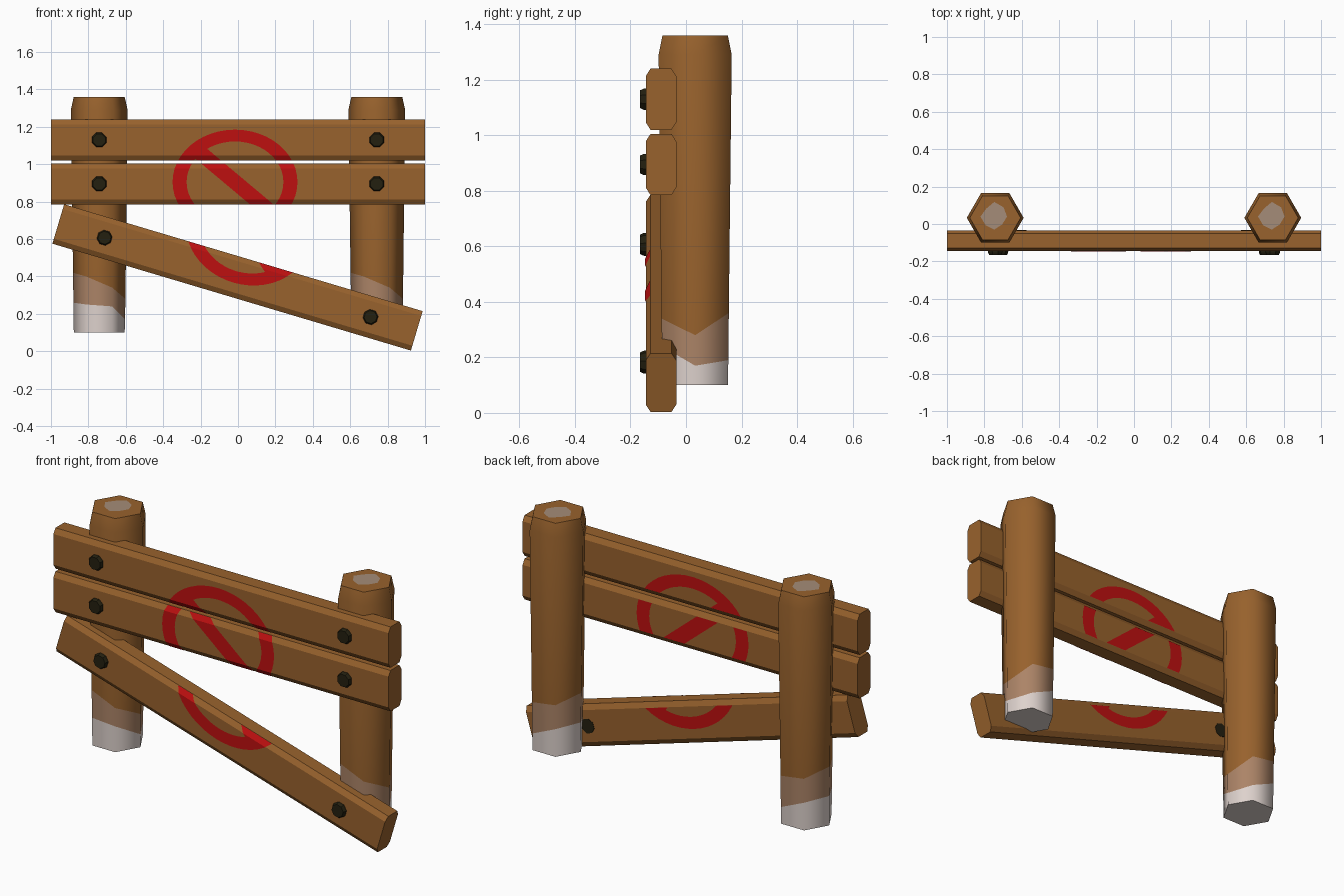
import bpy, bmesh, math
from mathutils import Vector

if "Cube" in bpy.data.objects:
    bpy.data.objects.remove(bpy.data.objects["Cube"])


def material(name, rgb):
    m = bpy.data.materials.new(name)
    m.diffuse_color = (*rgb, 1)
    m.use_nodes = True
    m.node_tree.nodes["Principled BSDF"].inputs["Base Color"].default_value = m.diffuse_color
    return m


WOOD = material("brown wood", (0.314, 0.122, 0.026))
TAN = material("faded wood", (0.413, 0.231, 0.136))
PALE = material("pale post foot", (0.73, 0.645, 0.61))
CORE = material("worn post top", (0.376, 0.262, 0.188))
RED = material("red paint", (0.515, 0.005, 0.005))
IRON = material("dark bolt", (0.017, 0.014, 0.005))

HALF_H, HALF_D, HALF_L = 0.11, 0.055, 1.0     # plank half sizes
CH_Z, CH_Y = 0.027, 0.017                     # plank chamfer
PLANK_Y = -0.09


def finish(bm, name, mats, loc, tilt=0.0):
    mesh = bpy.data.meshes.new(name)
    bm.to_mesh(mesh)
    bm.free()
    for m in mats:
        mesh.materials.append(m)
    ob = bpy.data.objects.new(name, mesh)
    bpy.context.collection.objects.link(ob)
    ob.location = loc
    ob.rotation_euler = (0, tilt, 0)
    return ob


def loft(bm, rings, mat_indices=None):
    """Closed solid through rings of points with equal counts."""
    loops = [[bm.verts.new(p) for p in r] for r in rings]
    n = len(loops[0])
    for i in range(len(loops) - 1):
        for k in range(n):
            f = bm.faces.new((loops[i][k], loops[i][(k + 1) % n],
                              loops[i + 1][(k + 1) % n], loops[i + 1][k]))
            f.material_index = mat_indices[i] if mat_indices else 0
    first, last = bm.faces.new(loops[0]), bm.faces.new(loops[-1])
    if mat_indices:
        first.material_index, last.material_index = mat_indices[0], mat_indices[-1]
    bmesh.ops.recalc_face_normals(bm, faces=bm.faces)


# Posts: hexagonal logs with uneven faded bands at the foot
def post(name, x):
    pale_edge = [0.17, 0.19, 0.25, 0.26, 0.25, 0.24]
    tan_edge = [0.28, 0.36, 0.38, 0.42, 0.40, 0.34]
    levels = [(0.136, [0.10] * 6), (0.138, pale_edge), (0.140, tan_edge),
              (0.152, [1.29] * 6), (0.136, [1.36] * 6)]
    rings = [[(r * math.cos(k * math.pi / 3), r * math.sin(k * math.pi / 3), z[k])
              for k in range(6)] for r, z in levels]
    bm = bmesh.new()
    loft(bm, rings, [2, 1, 0, 0])
    ob = finish(bm, name, [WOOD, TAN, PALE], (x, 0.033, 0))
    ob.data.shade_smooth()
    ob.data.set_sharp_from_angle(angle=math.radians(65))
    # Worn patch on the end grain
    radii = [0.068, 0.07, 0.078, 0.06, 0.074, 0.066, 0.07, 0.06]
    patch = bmesh.new()
    patch.faces.new([patch.verts.new((r * math.cos(k * math.pi / 4),
                                      r * math.sin(k * math.pi / 4), 0))
                     for k, r in enumerate(radii)])
    finish(patch, name + "_worn_patch", [CORE], (x - 0.005, 0.04, 1.362))


# Painted "no entry" ring and bar, clipped to one plank face
def sign(name, centre_v, side, loc, tilt):
    bm = bmesh.new()

    def pt(a, b):
        return bm.verts.new((-0.016 + 0.334 * a, 0, centre_v + 0.28 * b))

    n = 48
    ang = [2 * math.pi * i / n for i in range(n)]
    outer = [pt(math.cos(t), math.sin(t)) for t in ang]
    inner = [pt(0.775 * math.cos(t), 0.775 * math.sin(t)) for t in ang]
    for i in range(n):
        j = (i + 1) % n
        bm.faces.new((outer[i], outer[j], inner[j], inner[i]))
    d, p = Vector((1, -1)).normalized() * 0.85, Vector((1, 1)).normalized() * 0.133
    bm.faces.new([pt(*q) for q in (d + p, d - p, -d - p, -d + p)])

    flat = HALF_H - CH_Z
    limit = HALF_H if side < 0 else flat
    for s in (-1, 1):
        for h, clear in ((limit, True), (flat, False)):
            bmesh.ops.bisect_plane(bm, geom=bm.verts[:] + bm.edges[:] + bm.faces[:],
                                   plane_co=(0, 0, s * h), plane_no=(0, 0, s),
                                   clear_outer=clear)
    # Fold the paint over the chamfer
    for v in bm.verts:
        drop = max(0, abs(v.co.z) - flat) * CH_Y / CH_Z
        v.co.y = side * (HALF_D + 0.002 - drop)
    bm.normal_update()
    for f in bm.faces:
        if f.normal.y * side < 0:
            f.normal_flip()
    finish(bm, name, [RED], loc, tilt)


# Bolt head: tapered octagon
def disc(r, y):
    return [(r * math.cos((k + 0.5) * math.pi / 4), y, r * math.sin((k + 0.5) * math.pi / 4))
            for k in range(8)]


def plank(name, x, z, tilt, sign_v):
    loc = Vector((x, PLANK_Y, z))
    a, b = HALF_D - CH_Y, HALF_H - CH_Z
    prof = [(a, HALF_H), (HALF_D, b), (HALF_D, -b), (a, -HALF_H),
            (-a, -HALF_H), (-HALF_D, -b), (-HALF_D, b), (-a, HALF_H)]
    bm = bmesh.new()
    loft(bm, [[(s * HALF_L, y, v) for y, v in prof] for s in (-1, 1)])
    finish(bm, name, [WOOD], loc, tilt)
    sign(name + "_front_paint", sign_v, -1, loc, tilt)
    sign(name + "_back_paint", sign_v, 1, loc, tilt)
    for s, label in ((-1, "left"), (1, "right")):
        along = Vector((math.cos(tilt), 0, -math.sin(tilt)))
        bm = bmesh.new()
        loft(bm, [disc(0.042, -HALF_D + 0.005), disc(0.041, -HALF_D - 0.008),
                  disc(0.035, -HALF_D - 0.02)])
        finish(bm, f"{name}_{label}_bolt", [IRON], loc + along * s * 0.742, tilt)
        # Bolt mark on the back of the loose plank
        if tilt:
            bm = bmesh.new()
            loft(bm, [disc(0.04, HALF_D - 0.002), disc(0.04, HALF_D + 0.002)])
            finish(bm, f"{name}_{label}_back_mark", [IRON], loc + along * s * 0.64, tilt)


post("left_post", -0.742)
post("right_post", 0.742)
plank("top_plank", 0, 1.13, 0, -0.225)
plank("middle_plank", 0, 0.895, 0, 0.01)
plank("loose_plank", -0.0025, 0.395, math.radians(16.6), 0.247)
